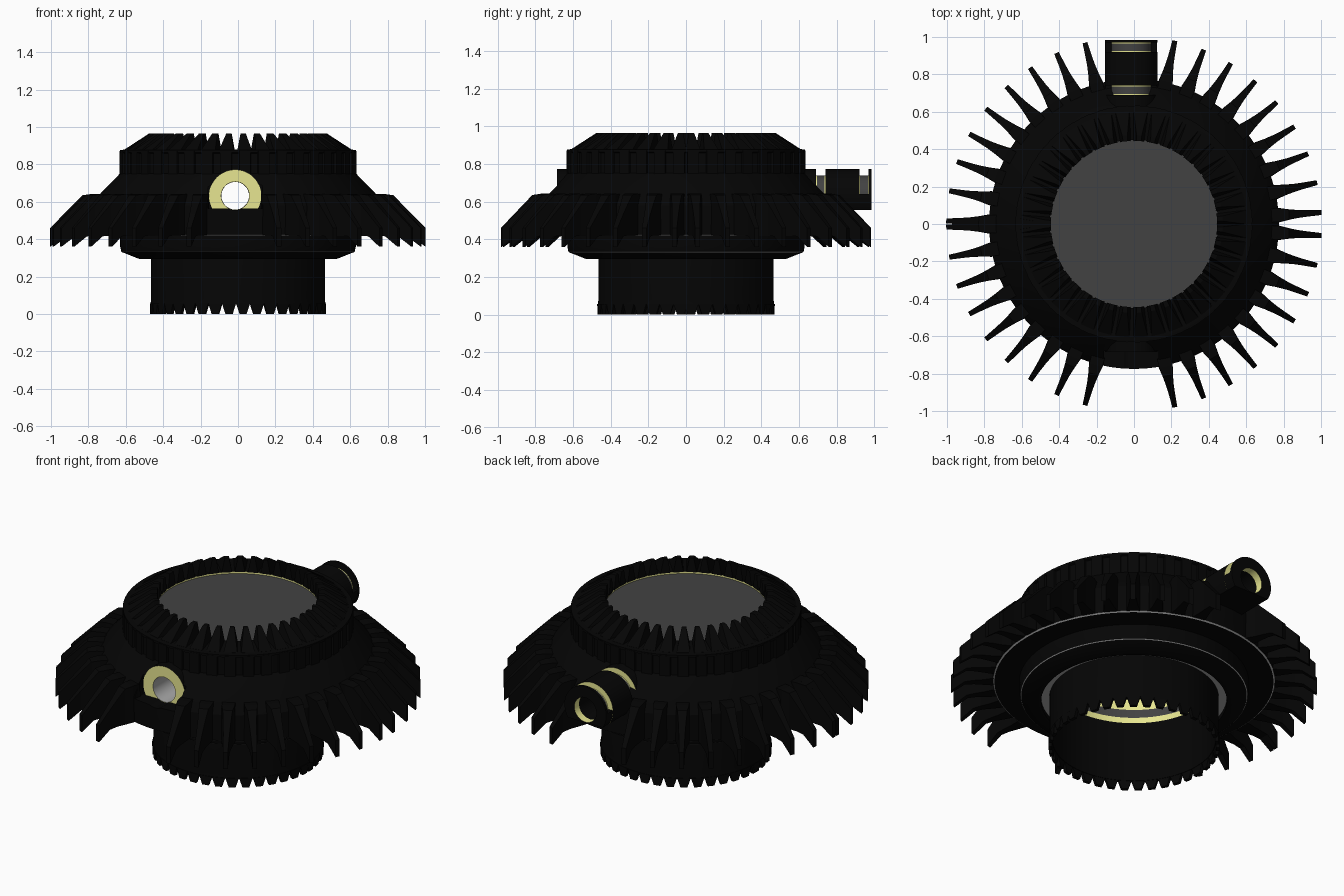
import bpy, bmesh, math
from mathutils import Matrix, Vector

if "Cube" in bpy.data.objects:
    bpy.data.objects.remove(bpy.data.objects["Cube"])


def make_mat(name, rgb):
    m = bpy.data.materials.new(name)
    m.diffuse_color = (*rgb, 1)
    m.use_nodes = True
    m.node_tree.nodes["Principled BSDF"].inputs["Base Color"].default_value = (*rgb, 1)
    return m


BLACK, GREY, YELLOW, LIGHT = range(4)
MATS = [make_mat("black_plastic", (.0015, .0015, .0015)),
        make_mat("dark_grey", (.055, .055, .055)),
        make_mat("pale_yellow", (.88, .87, .31)),
        make_mat("light_grey", (.4, .4, .4))]
PER_SIDE = 20                       # blades on each mirrored half
FIRST, STEP = math.radians(3.5), math.radians(9.24)
SEGS = 80
PORT_X, PORT_Z = -.015, .632


def finish(name, bm, smooth=True):
    bmesh.ops.recalc_face_normals(bm, faces=bm.faces)
    me = bpy.data.meshes.new(name)
    bm.to_mesh(me)
    bm.free()
    for m in MATS:
        me.materials.append(m)
    ob = bpy.data.objects.new(name, me)
    bpy.context.collection.objects.link(ob)
    if smooth:
        bpy.ops.object.select_all(action='DESELECT')
        bpy.context.view_layer.objects.active = ob
        ob.select_set(True)
        bpy.ops.object.shade_smooth_by_angle(angle=math.radians(25))
    return ob


def revolve(profile, segs):
    """Closed profile of (radius, height, material of the next band)."""
    bm = bmesh.new()
    rings = []
    for r, z, _ in profile:
        rings.append([bm.verts.new((r * math.cos(a), r * math.sin(a), z))
                      for a in (math.tau * i / segs for i in range(segs))])
    for j, (_, _, mat) in enumerate(profile):
        a, b = rings[j], rings[(j + 1) % len(rings)]
        for i in range(segs):
            k = (i + 1) % segs
            bm.faces.new((a[i], a[k], b[k], b[i])).material_index = mat
    return bm


def radial_array(name, sections, skip=()):
    """Lofted blades; section = radius, low z, high z, low and high half width."""
    bm = bmesh.new()
    for n in range(PER_SIDE):
        if n in skip:
            continue
        for side in (1, -1):
            rot = Matrix.Rotation(side * (FIRST + STEP * n), 4, 'Z')
            loops = [[bm.verts.new(rot @ Vector(p)) for p in
                      ((r, -wl, lo), (r, wl, lo), (r, wh, hi), (r, -wh, hi))]
                     for r, lo, hi, wl, wh in sections]
            for a, b in zip(loops, loops[1:]):
                for i in range(4):
                    k = (i + 1) % 4
                    bm.faces.new((a[i], a[k], b[k], b[i]))
            bm.faces.new(loops[0])
            bm.faces.new(loops[-1])
    return finish(name, bm, smooth=False)


def port(name, profile, top=1.0):
    """Tube along y with a flat underside, cut off above the given height."""
    bm = revolve(profile, 48)
    bm.transform(Matrix.Translation((PORT_X, 0, PORT_Z)) @ Matrix.Rotation(-math.pi / 2, 4, 'X'))
    for height, way in ((PORT_Z - .077, -1), (top, 1)):
        bmesh.ops.bisect_plane(bm, geom=bm.verts[:] + bm.edges[:] + bm.faces[:],
                               plane_co=(0, 0, height), plane_no=(0, 0, way), clear_outer=True)
        bmesh.ops.holes_fill(bm, edges=[e for e in bm.edges if e.is_boundary])
    return finish(name, bm)


def cut(ob, cutter):
    mod = ob.modifiers.new("cut", 'BOOLEAN')
    mod.operation, mod.solver, mod.object = 'DIFFERENCE', 'EXACT', cutter
    bpy.context.view_layer.objects.active = ob
    bpy.ops.object.modifier_apply(modifier=mod.name)
    bpy.data.objects.remove(cutter)


# Hollow stepped body with a banded inner wall
body = finish("body", revolve([
    (.455, .32, LIGHT), (.51, .32, BLACK), (.51, .295, BLACK), (.53, .295, BLACK),
    (.619, .33, LIGHT), (.624, .334, BLACK), (.63, .36, BLACK), (.63, .42, BLACK),
    (.766, .418, LIGHT), (.775, .424, BLACK), (.775, .58, BLACK), (.735, .645, BLACK),
    (.632, .75, BLACK), (.622, .752, BLACK), (.622, .858, BLACK), (.632, .862, BLACK),
    (.632, .876, BLACK), (.60, .88, BLACK), (.45, .88, YELLOW), (.45, .5, GREY),
    (.45, .45, YELLOW), (.45, .415, BLACK)], SEGS))

# Straight passage through the body and a recess for the front port
bm = bmesh.new()
bmesh.ops.create_cone(bm, cap_ends=True, segments=32, radius1=.08, radius2=.08, depth=2,
                      matrix=Matrix.Translation((PORT_X, 0, PORT_Z + .003)) @ Matrix.Rotation(math.pi / 2, 4, 'X'))
cut(body, finish("passage_cutter", bm, False))
bm = bmesh.new()
bmesh.ops.create_cube(bm, size=1, matrix=Matrix.Translation((PORT_X, -.78, .69)) @ Matrix.Diagonal((.29, .2, .25, 1)))
cut(body, finish("recess_cutter", bm, False))

# Lower tube and the teeth on its rim
finish("lower_tube", revolve([(.468, .05, BLACK), (.465, .08, BLACK), (.465, .33, BLACK), (.452, .415, BLACK),
                              (.448, .415, BLACK), (.448, .05, BLACK)], SEGS))
radial_array("rim_tooth", [(.45, 0, .055, .018, .036), (.47, 0, .055, .019, .037)])

# Window in the top, ringed by sloping ribs
bm = bmesh.new()
bmesh.ops.create_cone(bm, cap_ends=True, segments=SEGS, radius1=.452, radius2=.452,
                      depth=.012, matrix=Matrix.Translation((0, 0, .862)))
for f in bm.faces:
    f.material_index = GREY
finish("top_window", bm)
radial_array("top_rib", [(.444, .879, .965, .028, .012), (.475, .878, .965, .031, .014),
                         (.605, .86, .88, .042, .038)])
radial_array("collar_rib", [(.60, .745, .87, .036, .036), (.633, .745, .87, .03, .03)])

# Cooling fins, left out above the two ports
radial_array("cooling_fin", [(.73, .43, .64, .04, .036), (.78, .422, .642, .038, .036),
                             (.83, .42, .635, .028, .027), (.88, .42, .585, .021, .021),
                             (.93, .415, .535, .017, .017), (1.004, .36, .46, .013, .013)],
             skip=(9, 10))

# Front port with a pale face
port("front_port", [(.075, -.685, YELLOW), (.14, -.685, BLACK), (.14, -.5, BLACK), (.075, -.5, LIGHT)])

# Back pipe with two pale-edged grooves over its upper half
pipe = [(.074, .5, BLACK), (.14, .5, BLACK)]
for start in (.69, .92):
    pipe += [(.14, start, YELLOW), (.107, start, YELLOW), (.107, start + .005, GREY),
             (.107, start + .045, YELLOW), (.107, start + .05, BLACK), (.14, start + .05, BLACK)]
port("back_pipe", pipe + [(.14, .985, BLACK), (.074, .985, YELLOW), (.074, .94, BLACK)])
port("pipe_saddle", [(.1, .6, BLACK), (.139, .6, BLACK), (.139, .98, BLACK), (.1, .98, BLACK)],
     top=.64)
